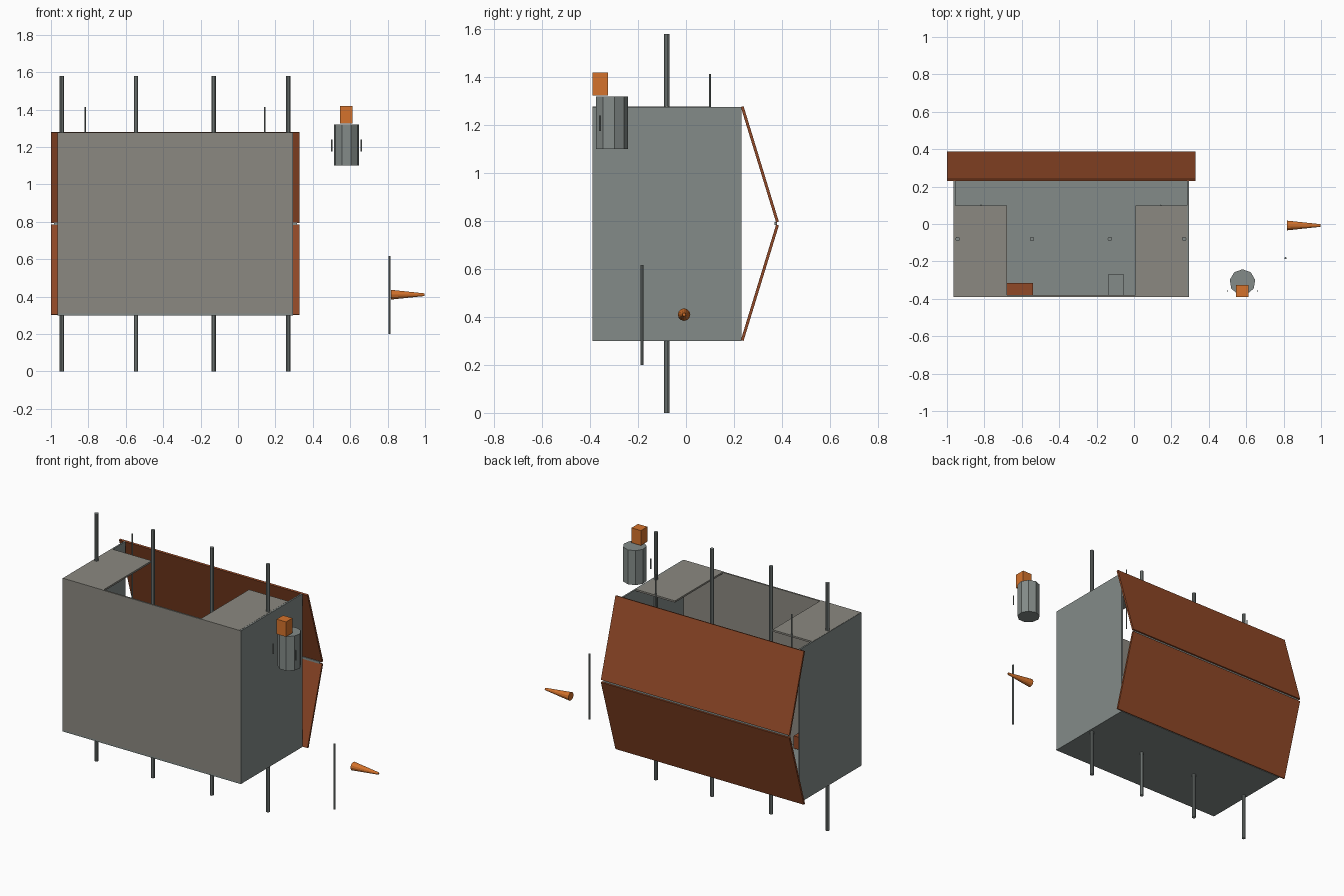
import bpy, math
from mathutils import Matrix

if "Cube" in bpy.data.objects:
    bpy.data.objects.remove(bpy.data.objects["Cube"])


def material(name, rgb):
    m = bpy.data.materials.new(name)
    m.diffuse_color = (*rgb, 1)
    m.use_nodes = True
    m.node_tree.nodes["Principled BSDF"].inputs["Base Color"].default_value = m.diffuse_color
    return m


COOL = material("cool_grey", (0.23, 0.26, 0.25))
WARM = material("warm_grey", (0.26, 0.25, 0.22))
BROWN = material("brown", (0.28, 0.065, 0.02))
ORANGE = material("orange", (0.66, 0.17, 0.025))


def finish(name, mat):
    ob = bpy.context.object
    ob.name = name
    ob.data.materials.append(mat)
    return ob


def box(name, x, y, z, mat):
    """Box from (min, max) ranges."""
    bpy.ops.mesh.primitive_cube_add(size=1, location=[sum(r) / 2 for r in (x, y, z)])
    ob = finish(name, mat)
    ob.data.transform(Matrix.Diagonal([r[1] - r[0] for r in (x, y, z)] + [1]))
    return ob


def rod(name, x, y, z, radius, mat, sides=10):
    """Upright cylinder over the range z."""
    bpy.ops.mesh.primitive_cylinder_add(vertices=sides, radius=radius, depth=z[1] - z[0],
                                        location=(x, y, sum(z) / 2))
    return finish(name, mat)


X0, X1 = -0.965, 0.293
Y0, Y1 = -0.39, 0.232
Z0, Z1, ZM = 0.30, 1.277, 0.79
T = 0.01

# Shell: front slab, back wall and two side walls
box("floor_slab", (X0 + 0.003, X1 - 0.003), (Y0, Y0 + T), (Z0 + T, Z1), WARM)
box("lower_wall", (X0, X1), (Y0, Y1), (Z0, Z0 + T), COOL)
box("left_wall", (X0, X0 + T), (Y0 + 0.001, Y1), (Z0, Z1), COOL)
box("right_wall", (X1 - T, X1), (Y0 + 0.001, Y1), (Z0, Z1), COOL)

# Half-height panels either side of the opening
box("left_panel", (X0 + 0.002, -0.68), (Y0, 0.10), (Z1 - T, Z1 + 0.001), WARM)
box("right_panel", (0.008, X1 - T), (Y0, 0.10), (Z1 - T, Z1 + 0.001), WARM)

# Two sloping roof sheets meeting at a ridge beam
slope = math.atan2(0.147, 0.481)
for name, s in (("upper_roof", 1), ("lower_roof", -1)):
    roof = box(name, (-1.0, 0.33), (0.302, 0.314), (ZM - 0.252, ZM + 0.252), BROWN)
    roof.location.z = ZM + s * 0.247
    roof.rotation_euler.x = s * slope
box("ridge_beam", (-0.985, 0.315), (0.370, 0.380), (ZM - 0.007, ZM + 0.007), COOL)

# Long poles running right through
for i, x in enumerate((-0.943, -0.545, -0.129, 0.268)):
    rod(f"pole_{i + 1}", x, -0.08, (0.0, 1.58), 0.012, COOL)

# Thin sticks on the panel edges and one standing free
for name, x in (("left_stick", -0.817), ("right_stick", 0.143)):
    rod(name, x, 0.10, (0.995, 1.413), 0.004, COOL, 8)
rod("loose_stick", 0.81, -0.183, (0.20, 0.617), 0.006, COOL, 8)

# Low bench and small crate inside
box("bench", (-0.755, -0.54), (Y0 + 0.001, -0.315), (0.325, 0.405), BROWN)
box("crate", (-0.136, -0.055), (Y0 + 0.002, -0.267), (0.33, 0.43), COOL)

# Tapered cone pointing sideways
bpy.ops.mesh.primitive_cone_add(vertices=12, radius1=0.026, radius2=0.007, depth=0.18,
                                location=(0.908, -0.008, 0.41), rotation=(0, math.pi / 2, 0))
finish("cone", ORANGE)

# Nine-sided drum with a block on top and two side handles
rod("drum", 0.58, -0.311, (1.10, 1.32), 0.069, COOL, 9)
box("drum_block", (0.546, 0.612), (Y0, -0.325), (1.325, 1.42), ORANGE)
for name, x in (("left_handle", 0.50), ("right_handle", 0.66)):
    rod(name, x, -0.358, (1.175, 1.24), 0.004, COOL, 8)
